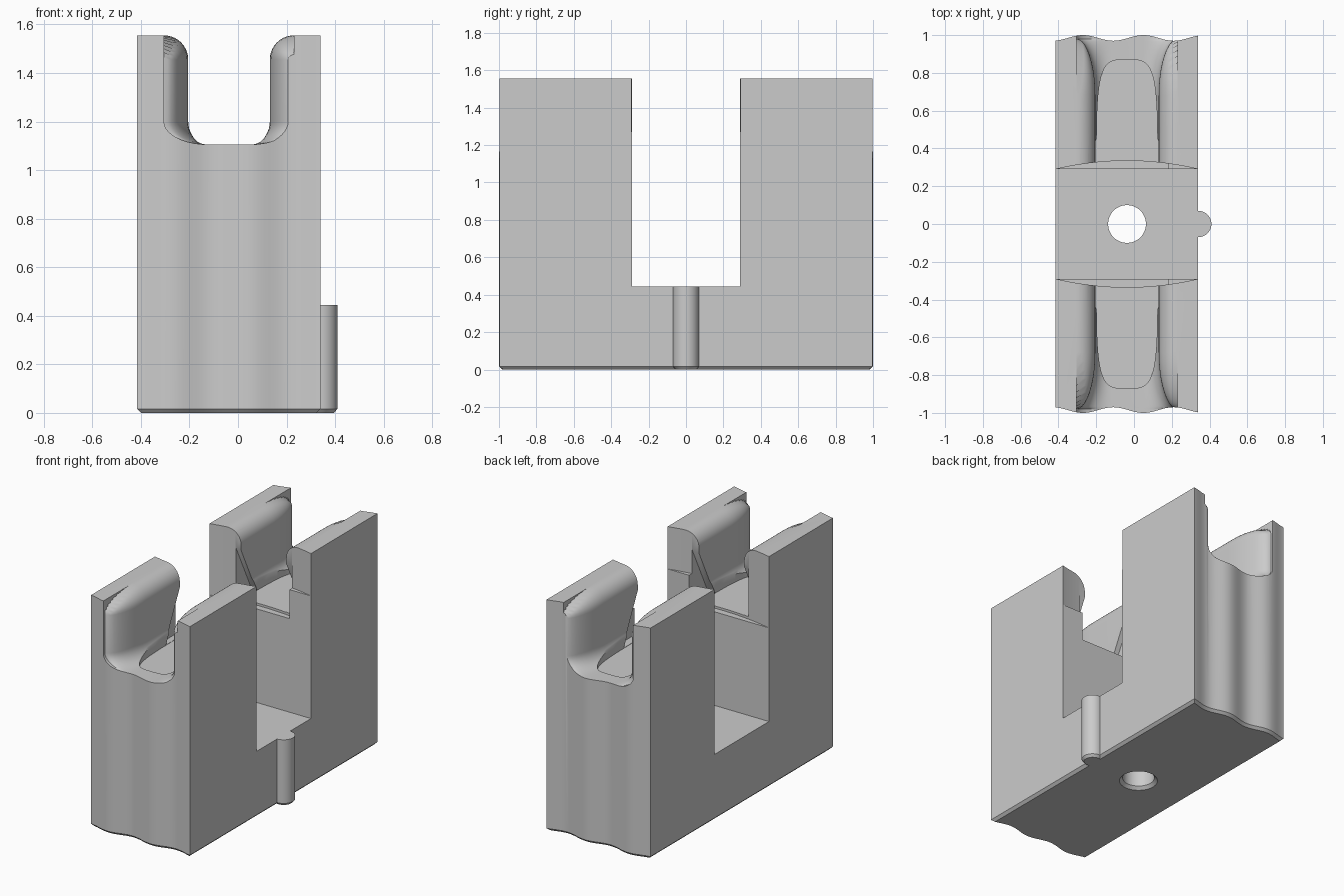
import bpy, bmesh, math

cube = bpy.data.objects.get("Cube")
if cube:
    bpy.data.objects.remove(cube, do_unlink=True)

X0, X1, TOP, SLOT_Z, CX = -0.415, 0.34, 1.555, 0.445, -0.037

grey = bpy.data.materials.new("light grey")
grey.use_nodes = True
grey.diffuse_color = (0.6, 0.6, 0.6, 1)
grey.node_tree.nodes["Principled BSDF"].inputs["Base Color"].default_value = (0.6, 0.6, 0.6, 1)


def loft(name, rings):
    """Closed solid through rings that all have the same point count."""
    bm = bmesh.new()
    rows = [[bm.verts.new(p) for p in ring] for ring in rings]
    n = len(rows[0])
    for a, b in zip(rows, rows[1:]):
        for i in range(n):
            bm.faces.new((a[i], a[(i + 1) % n], b[(i + 1) % n], b[i]))
    bm.faces.new(rows[0])
    bm.faces.new(rows[-1])
    bmesh.ops.recalc_face_normals(bm, faces=bm.faces)
    mesh = bpy.data.meshes.new(name)
    bm.to_mesh(mesh)
    bm.free()
    ob = bpy.data.objects.new(name, mesh)
    bpy.context.collection.objects.link(ob)
    mesh.materials.append(grey)
    return ob


def prism(name, pts, lo, hi):
    return loft(name, [[(x, y, z) for x, y in pts] for z in (lo, hi)])


def cylinder(name, cx, cy, levels, n=48):
    """Round solid from (radius, height) levels."""
    return loft(name, [[(cx + r * math.cos(math.tau * i / n), cy + r * math.sin(math.tau * i / n), z)
                        for i in range(n)] for r, z in levels])


def boolean(target, tool, operation):
    mod = target.modifiers.new(tool.name, "BOOLEAN")
    mod.operation, mod.object, mod.solver = operation, tool, "EXACT"
    bpy.ops.object.select_all(action="DESELECT")
    bpy.context.view_layer.objects.active = target
    target.select_set(True)
    bpy.ops.object.modifier_apply(modifier=mod.name)
    bpy.data.objects.remove(tool, do_unlink=True)


# Block with rippled ends and a chamfered foot
def ripple(x):
    return 0.985 + 0.015 * math.cos(math.tau * (x - 0.05) / 0.32)


def outline(inset):
    n = 64
    xs = [X0 + inset + (X1 - X0 - 2 * inset) * i / n for i in range(n + 1)]
    return ([(x, -ripple(x) + inset) for x in xs] +
            [(x, ripple(x) - inset) for x in reversed(xs)])


body = loft("clip_body", [[(x, y, z) for x, y in outline(inset)]
                          for inset, z in ((0.017, 0), (0, 0.017), (0, TOP))])

# Rounded rib on one side
rib = cylinder("side_rib", X1, 0, ((0.055, 0), (0.07, 0.017), (0.07, SLOT_Z)))
boolean(body, rib, "UNION")

# Wide slot across the middle
slot = prism("slot", [(-0.6, -0.29), (0.6, -0.29), (0.6, 0.29), (-0.6, 0.29)], SLOT_Z, 2)
boolean(body, slot, "DIFFERENCE")


# Lengthwise groove with rounded lips, flared mouths and a rounded floor
FLOOR, BEND, LIP, HALF = 1.105, 1.2, 0.1, 0.168


def half_width(y, z):
    a = max(0, (abs(y) - 0.68) / 0.3)
    b = max(0, (z - TOP + LIP) / LIP)
    w = HALF + LIP * (1 - math.sqrt(max(0, 1 - a * a - b * b)))
    if z < BEND:
        t = (BEND - z) / (BEND - FLOOR)
        w = 0.085 + (w - 0.085) * math.sqrt(max(0, 1 - t * t))
    return w


quarter = [math.pi / 2 * i / 10 for i in range(11)]
heights = ([BEND - (BEND - FLOOR) * math.cos(a) for a in quarter] +
           [TOP - LIP + LIP * math.sin(a) for a in quarter] + [1.7])
reach = [0.2, 0.5] + [0.68 + 0.3 * math.sin(a) for a in quarter] + [1.05]
stations = [-y for y in reversed(reach)] + reach
groove = loft("groove", [[(CX - half_width(y, z), y, z) for z in reversed(heights)] +
                         [(CX + half_width(y, z), y, z) for z in heights] for y in stations])
boolean(body, groove, "DIFFERENCE")

# Shallow rounded pocket in the groove floor
pocket = []
for i in range(64):
    c, s = math.cos(math.tau * i / 64), math.sin(math.tau * i / 64)
    pocket.append((CX + 0.161 * math.copysign(abs(c) ** 0.5, c),
                   0.87 * math.copysign(abs(s) ** 0.3, s)))
boolean(body, prism("pocket", pocket, 1.09, 1.2), "DIFFERENCE")

# Slanted undercuts where the groove meets the slot
slant = [(-0.485, 1.092), (0.485, 1.092), (0.3, 1.47), (-0.3, 1.47)]
undercut = loft("undercut", [[(x, y, z) for y, z in slant] for x in (-0.24, 0.178)])
boolean(body, undercut, "DIFFERENCE")


# Bowed relief of the inner faces, starting higher on one side
def bowed(name, xa, xb, low):
    xs = [xa + (xb - xa) * i / 16 for i in range(17)]
    bow = [(x, 0.29 + (0.378 ** 2 - (x - CX) ** 2) / 3.2) for x in xs]
    return prism(name, bow + [(x, -y) for x, y in reversed(bow)], low, 1.8)


boolean(body, bowed("low_relief", -0.5, 0.18, 1.075), "DIFFERENCE")
boolean(body, bowed("high_relief", 0.18, 0.45, 1.27), "DIFFERENCE")

# Countersunk hole through the base
hole = cylinder("hole", CX, 0, ((0.13, -0.01), (0.1, 0.02), (0.1, 0.7)))
boolean(body, hole, "DIFFERENCE")

bpy.ops.object.select_all(action="DESELECT")
body.select_set(True)
bpy.context.view_layer.objects.active = body
bpy.ops.object.shade_smooth_by_angle(angle=math.radians(30))
